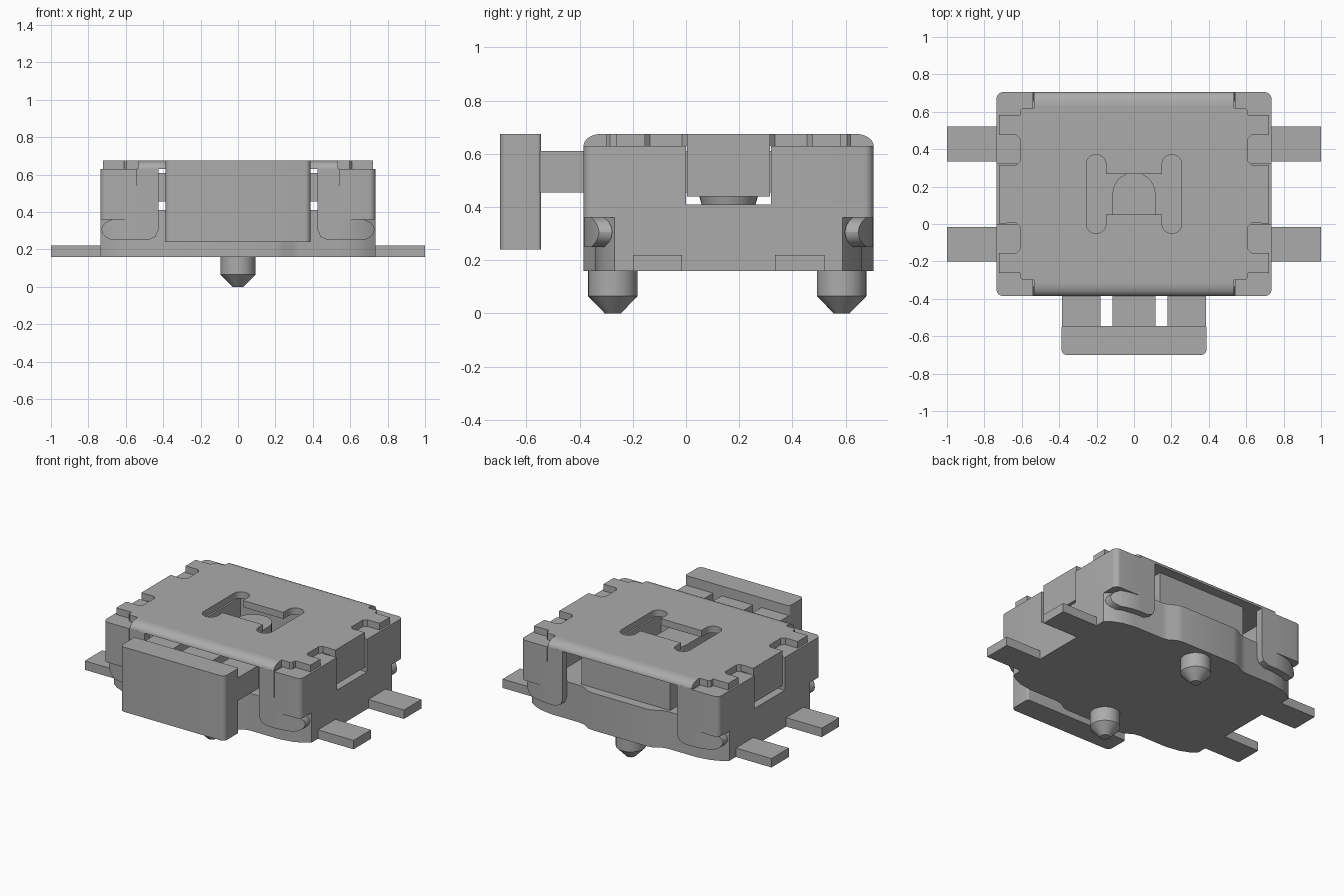
import bpy, bmesh, math
from mathutils import Matrix

cube = bpy.data.objects.get("Cube")
if cube:
    bpy.data.objects.remove(cube, do_unlink=True)

grey = bpy.data.materials.new("mid grey")
grey.use_nodes = True
grey.diffuse_color = (0.41, 0.41, 0.41, 1)
grey.node_tree.nodes["Principled BSDF"].inputs["Base Color"].default_value = (0.41, 0.41, 0.41, 1)

CY = 0.16  # middle of the housing in y
parts = []


def add_mesh(name, mesh):
    mesh.materials.clear()
    mesh.materials.append(grey)
    ob = bpy.data.objects.new(name, mesh)
    bpy.context.collection.objects.link(ob)
    parts.append(ob)
    return ob


def slab(name, loops, z0, z1):
    """Extrude a flat outline (first loop) with optional holes from z0 to z1."""
    cu = bpy.data.curves.new(name, "CURVE")
    cu.dimensions = "2D"
    cu.fill_mode = "BOTH"
    cu.extrude = (z1 - z0) / 2
    for loop in loops:
        sp = cu.splines.new("POLY")
        sp.points.add(len(loop) - 1)
        for p, (x, y) in zip(sp.points, loop):
            p.co = (x, y, 0, 1)
        sp.use_cyclic_u = True
    tmp = bpy.data.objects.new("outline", cu)
    bpy.context.collection.objects.link(tmp)
    deps = bpy.context.evaluated_depsgraph_get()
    mesh = bpy.data.meshes.new_from_object(tmp.evaluated_get(deps))
    bpy.data.objects.remove(tmp, do_unlink=True)
    bm = bmesh.new()
    bm.from_mesh(mesh)
    bmesh.ops.remove_doubles(bm, verts=bm.verts, dist=0.0002)
    bmesh.ops.translate(bm, verts=bm.verts, vec=(0, 0, (z0 + z1) / 2))
    bmesh.ops.recalc_face_normals(bm, faces=bm.faces)
    bm.to_mesh(mesh)
    bm.free()
    return add_mesh(name, mesh)


def rounded(x0, y0, x1, y1, r=(0, 0, 0, 0)):
    """Rectangle with corner radii, starting at the low corner, anticlockwise."""
    pts = []
    for i, (x, y) in enumerate([(x0, y0), (x1, y0), (x1, y1), (x0, y1)]):
        if not r[i]:
            pts.append((x, y))
            continue
        cx = x + r[i] * (1 if x == x0 else -1)
        cy = y + r[i] * (1 if y == y0 else -1)
        for k in range(7):
            a = math.pi + i * math.pi / 2 + k * math.pi / 12
            pts.append((cx + r[i] * math.cos(a), cy + r[i] * math.sin(a)))
    return pts


def place(pts, sx, sy):
    """Mirror outline points about x = 0 and the housing's middle."""
    return [(x * sx, y if sy > 0 else 2 * CY - y) for x, y in pts]


def four_way(quarter):
    """Closed outline from a quarter running from front centre to right side."""
    return (quarter + place(quarter, 1, -1)[::-1]
            + place(quarter, -1, -1) + place(quarter, -1, 1)[::-1])


def lathe(name, rings, x, y):
    """Stack of cones; rings are (radius, height)."""
    bm = bmesh.new()
    for (r0, z0), (r1, z1) in zip(rings, rings[1:]):
        bmesh.ops.create_cone(bm, cap_ends=True, segments=32, radius1=r0, radius2=r1,
                              depth=z1 - z0, matrix=Matrix.Translation((x, y, (z0 + z1) / 2)))
    me = bpy.data.meshes.new(name)
    bm.to_mesh(me)
    bm.free()
    return add_mesh(name, me)


# Housing floor with bulged front and back and recessed corners
slab("housing_base", [four_way([(0.2, -0.385), (0.24, -0.378), (0.29, -0.348), (0.33, -0.34),
                                (0.54, -0.34), (0.63, -0.325), (0.69, -0.3), (0.735, -0.268)])],
     0.16, 0.41)

# Corner posts with the side walls
ENDS = [(1, 1, "front_left"), (-1, 1, "front_right"), (1, -1, "back_left"), (-1, -1, "back_right")]
for sx, sy, tag in ENDS:
    slab(tag + "_post", [place(rounded(0.54, -0.385, 0.735, 0.0, (0, 0.035, 0, 0)), sx, sy)], 0.36, 0.63)

# Cover plate with notched edges and an H-shaped window
cover = [(0.535, -0.315), (0.535, -0.30), (0.595, -0.30), (0.61, -0.285), (0.61, -0.262),
         (0.722, -0.262), (0.722, -0.155), (0.63, -0.155), (0.61, -0.135), (0.61, -0.015),
         (0.63, 0.005), (0.722, 0.005)]
slot = rounded(0.15, -0.05, 0.255, CY, (0.05, 0.05, 0, 0))
h_quarter = [(0.15, 0.052)] + slot[:-2]
h_quarter = [p for p in h_quarter if p[1] < CY - 0.01]
slab("cover_plate", [four_way(cover), four_way(h_quarter)], 0.63, 0.675)

# Rounded bends along the front and back of the cover
for sy, tag in ((1, "front"), (-1, "back")):
    prof = [(-0.315, 0.63), (-0.315, 0.675)]
    prof += [(-0.315 - 0.07 * math.sin(a), 0.63 + 0.045 * math.cos(a))
             for a in (k * math.pi / 16 for k in range(1, 9))]
    bend = slab(tag + "_cover_bend", [place([(z, y) for y, z in prof], 1, 1)], -0.535, 0.535)
    for v in bend.data.vertices:
        z, y, x = v.co
        v.co = (x, y if sy > 0 else 2 * CY - y, z)
    if sy > 0:
        bend.data.flip_normals()

# Side flaps hanging from the cover
for sx, tag in ((1, "left"), (-1, "right")):
    slab(tag + "_cover_flap", [place(rounded(0.68, 0.004, 0.722, 0.316), sx, 1)], 0.44, 0.675)

# Cover legs ending in hooks that wrap the corners: (x, low z, high z, outer y)
LEG = [(0.425, 0.305, 0.632, -0.385), (0.441, 0.268, 0.632, -0.385), (0.48, 0.25, 0.632, -0.385),
       (0.538, 0.25, 0.632, -0.385), (0.54, 0.25, 0.36, -0.385), (0.585, 0.25, 0.36, -0.381),
       (0.63, 0.25, 0.36, -0.372), (0.675, 0.25, 0.36, -0.356), (0.708, 0.266, 0.344, -0.341),
       (0.724, 0.284, 0.326, -0.331), (0.73, 0.305, 0.306, -0.327)]
for sx, sy, tag in ENDS:
    bm = bmesh.new()
    rows = []
    for x, lo, hi, y in LEG:
        ring = [(x, y, lo), (x, y, hi), (x, y + 0.05, hi), (x, y + 0.05, lo)]
        rows.append([bm.verts.new((px * sx, py if sy > 0 else 2 * CY - py, pz)) for px, py, pz in ring])
    for a, b in zip(rows, rows[1:]):
        for i in range(4):
            j = (i + 1) % 4
            bm.faces.new((a[i], a[j], b[j], b[i]))
    bm.faces.new(rows[0])
    bm.faces.new(rows[-1])
    bmesh.ops.recalc_face_normals(bm, faces=bm.faces)
    me = bpy.data.meshes.new(tag + "_leg")
    bm.to_mesh(me)
    bm.free()
    add_mesh(tag + "_leg", me)

# Soldering terminals
for sx, side in ((1, "left"), (-1, "right")):
    for y0, y1, tag in ((-0.2, -0.015, "front"), (0.335, 0.52, "back")):
        slab(f"{tag}_{side}_terminal", [place(rounded(0.7, y0, 1.0, y1), sx, 1)], 0.16, 0.22)

# Locating pegs under the housing
for y, tag in ((-0.275, "front"), (0.585, "back")):
    lathe(tag + "_peg", [(0.03, 0.0), (0.093, 0.065), (0.093, 0.17)], 0, y)

# Push button: face plate, central stem with round tip, and two guide arms
slab("button_plate", [rounded(-0.388, -0.7, 0.388, -0.545, (0.03, 0.03, 0.012, 0.012))], 0.24, 0.675)
tip = [(0.115 * math.cos(a), CY + 0.115 * math.sin(a)) for a in (k * math.pi / 16 for k in range(17))]
slab("button_stem", [[(-0.115, -0.55), (0.115, -0.55)] + tip], 0.455, 0.61)
for sx, tag in ((1, "left"), (-1, "right")):
    arm = [(0.18, -0.55), (0.385, -0.55), (0.385, -0.33), (0.5, -0.33), (0.5, 0.42),
           (0.27, 0.42), (0.27, -0.12), (0.18, -0.12)]
    slab(tag + "_button_arm", [place(arm, sx, 1)], 0.455, 0.61)

# Contact dome under the stem and the stop block at the back
lathe("contact_dome", [(0.1, 0.405), (0.115, 0.456)], 0, CY)
slab("back_stop", [rounded(-0.33, 0.45, 0.33, 0.64)], 0.40, 0.635)

# Smooth the curved surfaces, keep edges crisp
bpy.ops.object.select_all(action="DESELECT")
for ob in parts:
    ob.select_set(True)
bpy.context.view_layer.objects.active = parts[0]
bpy.ops.object.shade_smooth_by_angle(angle=math.radians(30))
